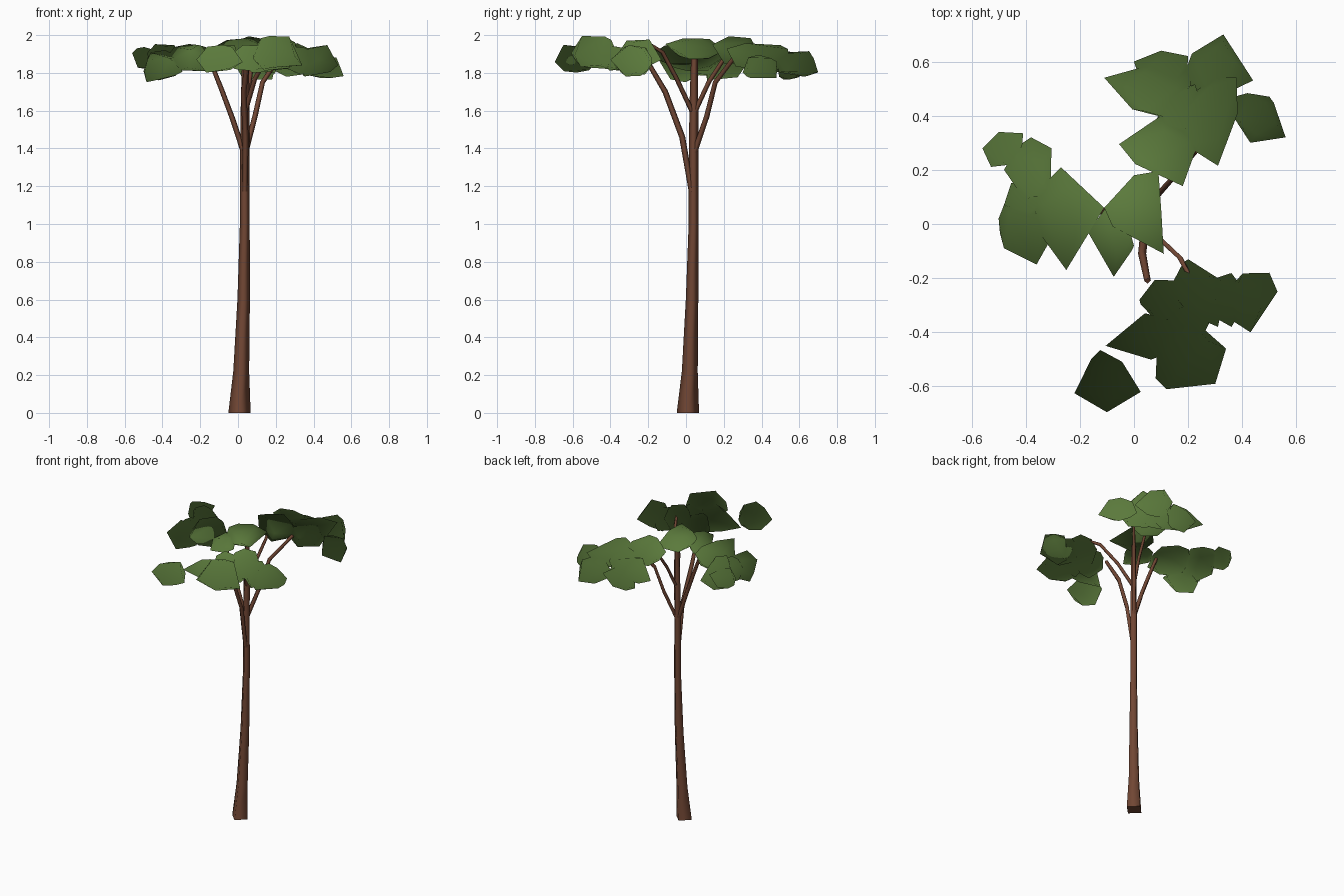
import bpy, bmesh, math, random
from mathutils import Vector

random.seed(4)


def material(name, colour):
    m = bpy.data.materials.new(name)
    m.diffuse_color = (*colour, 1)
    return m


BARK = material("brown bark", (0.165, 0.062, 0.034))
LEAF = material("leaf green", (0.105, 0.195, 0.045))


def finish(bm, name, mat):
    me = bpy.data.meshes.new(name)
    bmesh.ops.recalc_face_normals(bm, faces=bm.faces)
    for f in bm.faces:
        f.smooth = True
    bm.to_mesh(me)
    bm.free()
    me.materials.append(mat)
    ob = bpy.data.objects.new(name, me)
    bpy.context.collection.objects.link(ob)
    return ob


def tube(name, path, sides):
    """Tapered limb through (x, y, z, radius) points."""
    bm = bmesh.new()
    pts = [Vector(p[:3]) for p in path]
    rings = []
    for i, p in enumerate(pts):
        d = pts[min(i + 1, len(pts) - 1)] - pts[max(i - 1, 0)]
        if i == 0 and p.z == 0:
            d = Vector((0, 0, 1))          # flat foot on the ground
        q = Vector((0, 0, 1)).rotation_difference(d.normalized())
        r = path[i][3]
        rings.append([bm.verts.new(p + q @ Vector((r * math.cos(a), r * math.sin(a), 0)))
                      for a in (2 * math.pi * k / sides for k in range(sides))])
    for a, b in zip(rings, rings[1:]):
        for k in range(sides):
            n = (k + 1) % sides
            bm.faces.new((a[k], a[n], b[n], b[k]))
    for ring in (rings[0], rings[-1]):     # sharp-edged end caps
        for e in bm.faces.new(ring).edges:
            e.smooth = False
    finish(bm, name, BARK)


# Trunk, four-sided, slightly leaning and flared at the foot
tube("trunk", [(0.008, 0.01, 0, 0.059), (0.017, 0.02, 0.22, 0.042), (0.03, 0.032, 0.6, 0.033),
               (0.036, 0.04, 1.0, 0.026), (0.036, 0.04, 1.4, 0.025), (0.038, 0.042, 1.65, 0.023),
               (0.04, 0.045, 1.92, 0.017)], 4)

# Branches spreading up into the crown
BRANCHES = {
    "front_branch": [(0.036, 0.03, 1.17, 0.015), (0.04, -0.02, 1.46, 0.016),
                     (0.03, -0.11, 1.7, 0.015), (0.05, -0.21, 1.87, 0.012)],
    "left_branch": [(0.03, 0.04, 1.38, 0.015), (-0.03, 0.04, 1.56, 0.014),
                    (-0.09, 0.045, 1.72, 0.013), (-0.15, 0.05, 1.87, 0.011)],
    "right_branch": [(0.04, 0.045, 1.38, 0.015), (0.09, 0.11, 1.57, 0.014),
                     (0.13, 0.155, 1.75, 0.013), (0.23, 0.27, 1.9, 0.011)],
    "back_branch": [(0.04, 0.05, 1.6, 0.013), (0.06, 0.12, 1.75, 0.012), (0.085, 0.23, 1.92, 0.010)],
    "front_right_branch": [(0.04, 0.03, 1.6, 0.013), (0.09, -0.05, 1.77, 0.012),
                           (0.17, -0.125, 1.91, 0.011), (0.205, -0.19, 1.95, 0.009)],
}
for name, path in BRANCHES.items():
    tube(name, path, 4)


def clump(name, x, y, rx, ry, turn, z0, z1, tips):
    """Flat jagged leaf pad: hull of small upper and lower rings and some pointed tips."""
    bm = bmesh.new()
    t = math.radians(turn)
    mid, h = (z0 + z1) / 2, (z1 - z0) / 2
    for level, scale in ((-1, 0.72), (0, 0.92), (1, 0.66)):
        for k in range(5):
            a = math.tau * k / 5 + level * 0.3
            s = scale * random.uniform(0.85, 1.05)
            u, v = rx * s * math.cos(a), ry * s * 1.08 * math.sin(a)
            bm.verts.new((x + u * math.cos(t) - v * math.sin(t),
                          y + u * math.sin(t) + v * math.cos(t),
                          mid + h * (level * random.uniform(0.5, 1) if level
                                     else random.uniform(-0.45, 0.45))))
    for tx, ty in tips:
        bm.verts.new((tx, ty, mid + h * random.uniform(-0.6, 0.6)))
    bmesh.ops.convex_hull(bm, input=bm.verts)
    loose = [v for v in bm.verts if not v.link_faces]
    bmesh.ops.delete(bm, geom=loose, context='VERTS')
    ob = finish(bm, name, LEAF)
    # Soft foliage shading: normals point away from the crown's middle
    c = Vector((0, 0, 1.7))
    ob.data.normals_split_custom_set_from_vertices(
        [(v.co - c).normalized() for v in ob.data.vertices])


# Leaf pads: x, y, radius along, radius across, turn, bottom, top, pointed tips
BACK = [(0.07, 0.48, 0.18, 0.10, 155, 1.79, 1.94, [(-0.11, 0.54), (0.20, 0.57)]),
        (0.10, 0.55, 0.11, 0.08, 10, 1.76, 1.90, [(0, 0.60), (0.10, 0.64), (0.2, 0.62)]),
        (0.30, 0.57, 0.12, 0.10, 75, 1.77, 1.93, [(0.33, 0.70), (0.44, 0.53), (0.18, 0.54)]),
        (0.45, 0.40, 0.11, 0.095, -35, 1.75, 1.90, [(0.56, 0.32), (0.43, 0.3), (0.37, 0.47), (0.5, 0.47)]),
        (0.27, 0.39, 0.17, 0.12, 75, 1.81, 1.96, [(0.31, 0.215), (0.38, 0.54)]),
        (0.17, 0.42, 0.12, 0.09, 60, 1.80, 1.95, []),
        (0.11, 0.28, 0.14, 0.10, 0, 1.83, 2.0, [(-0.055, 0.295), (0.1, 0.4), (0.245, 0.32), (0.18, 0.14)])]
LEFT = [(0.01, 0.05, 0.13, 0.10, 65, 1.87, 1.985, [(0.09, 0.195), (0.11, -0.11), (-0.11, 0.06), (0, 0.18)]),
        (-0.07, -0.04, 0.11, 0.07, 110, 1.82, 1.95, [(-0.075, -0.195), (-0.17, -0.03), (0, -0.08)]),
        (-0.26, 0.04, 0.14, 0.13, 0, 1.80, 1.96, [(-0.27, 0.21), (-0.11, 0.06), (-0.25, -0.17), (-0.37, 0.09)]),
        (-0.40, 0.0, 0.12, 0.10, 130, 1.75, 1.91, [(-0.36, -0.15), (-0.5, 0.02), (-0.48, -0.09)]),
        (-0.40, 0.09, 0.09, 0.08, 60, 1.78, 1.92, [(-0.48, 0.07), (-0.30, 0.12)]),
        (-0.48, 0.27, 0.085, 0.065, 20, 1.82, 1.94, [(-0.56, 0.28), (-0.5, 0.34), (-0.41, 0.335)]),
        (-0.39, 0.18, 0.13, 0.085, 110, 1.76, 1.96, [(-0.305, 0.28), (-0.38, 0.32), (-0.48, 0.2)])]
FRONT = [(0.11, -0.29, 0.10, 0.09, 40, 1.80, 1.95, [(0.02, -0.28), (0.19, -0.21)]),
         (0.23, -0.25, 0.13, 0.10, -35, 1.82, 1.98, [(0.2, -0.13), (0.31, -0.38)]),
         (0.33, -0.27, 0.10, 0.09, 0, 1.79, 1.95, [(0.36, -0.38)]),
         (0.20, -0.36, 0.11, 0.09, 20, 1.81, 1.95, []),
         (0.41, -0.27, 0.11, 0.09, 25, 1.78, 1.95, [(0.53, -0.25), (0.5, -0.18), (0.43, -0.4)]),
         (0.20, -0.47, 0.13, 0.12, -60, 1.80, 2.0, [(0.08, -0.57), (0.3, -0.59), (0.34, -0.46), (0.12, -0.61)]),
         (0.09, -0.41, 0.12, 0.09, 185, 1.81, 1.96, [(-0.105, -0.45), (0.04, -0.33)]),
         (-0.10, -0.58, 0.11, 0.10, -20, 1.80, 1.95, [(-0.22, -0.625), (-0.125, -0.465), (0.025, -0.62), (-0.1, -0.695)])]
for side, pads in (("back", BACK), ("left", LEFT), ("front", FRONT)):
    for i, p in enumerate(pads):
        clump(f"{side}_leaf_pad_{i + 1}", *p)
